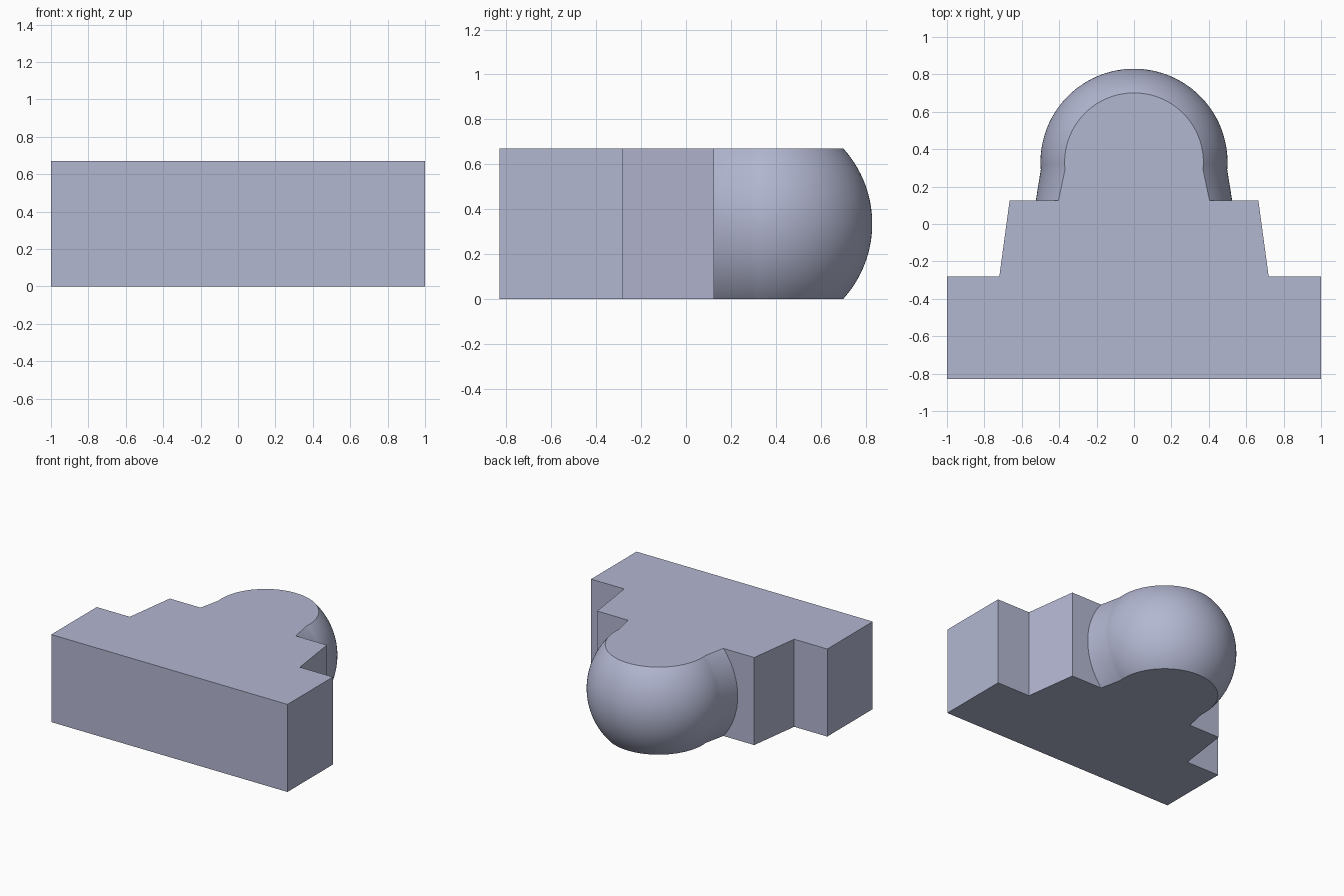
import bpy, bmesh, math
from mathutils import Vector

cube = bpy.data.objects.get("Cube")
if cube:
    bpy.data.objects.remove(cube, do_unlink=True)

HEIGHT = 0.67
MID = HEIGHT / 2
NECK_Y = 0.125

# Single blue-grey material
COLOR = (0.45, 0.475, 0.64, 1.0)
mat = bpy.data.materials.new("blue_grey")
mat.use_nodes = True
mat.diffuse_color = COLOR
mat.node_tree.nodes["Principled BSDF"].inputs["Base Color"].default_value = COLOR


def add_object(name, bm):
    bmesh.ops.recalc_face_normals(bm, faces=bm.faces[:])
    mesh = bpy.data.meshes.new(name)
    bm.to_mesh(mesh)
    bm.free()
    mesh.materials.append(mat)
    obj = bpy.data.objects.new(name, mesh)
    bpy.context.collection.objects.link(obj)
    return obj


# Stepped base: half outline mirrored in x, extruded upward
half = [(1.0, -0.83), (1.0, -0.28), (0.72, -0.28), (0.665, NECK_Y)]
outline = half + [(-x, y) for x, y in reversed(half)]
bm = bmesh.new()
face = bm.faces.new([bm.verts.new((x, y, 0)) for x, y in outline])
top = bmesh.ops.extrude_face_region(bm, geom=[face])["geom"]
bmesh.ops.translate(bm, vec=(0, 0, HEIGHT),
                    verts=[g for g in top if isinstance(g, bmesh.types.BMVert)])
add_object("stepped_base", bm)

# Rounded head: flared neck and ball revolved about the y axis
RADIUS, CENTER_Y, SEAM_Y = 0.5, 0.33, 0.29
STEPS = 32
start = math.asin((SEAM_Y - CENTER_Y) / RADIUS)
profile = [(0, NECK_Y), (0.525, NECK_Y)]
for i in range(STEPS + 1):
    a = start + (math.pi / 2 - start) * i / STEPS
    profile.append((RADIUS * math.cos(a), CENTER_Y + RADIUS * math.sin(a)))
bm = bmesh.new()
verts = [bm.verts.new((x, y, MID)) for x, y in profile]
edges = [bm.edges.new(pair) for pair in zip(verts, verts[1:])]
bmesh.ops.spin(bm, geom=verts + edges, cent=(0, 0, MID), axis=(0, 1, 0),
               angle=math.tau, steps=128)
bmesh.ops.remove_doubles(bm, verts=bm.verts[:], dist=1e-5)

# Flat cuts at the bottom and top of the head
for z, direction in ((0, -1), (HEIGHT, 1)):
    bmesh.ops.bisect_plane(bm, geom=bm.verts[:] + bm.edges[:] + bm.faces[:],
                           plane_co=Vector((0, 0, z)),
                           plane_no=Vector((0, 0, direction)), clear_outer=True)
    bmesh.ops.holes_fill(bm, edges=[e for e in bm.edges if e.is_boundary], sides=0)
head = add_object("rounded_head", bm)
head.data.shade_smooth()
head.data.set_sharp_from_angle(angle=math.radians(30))
